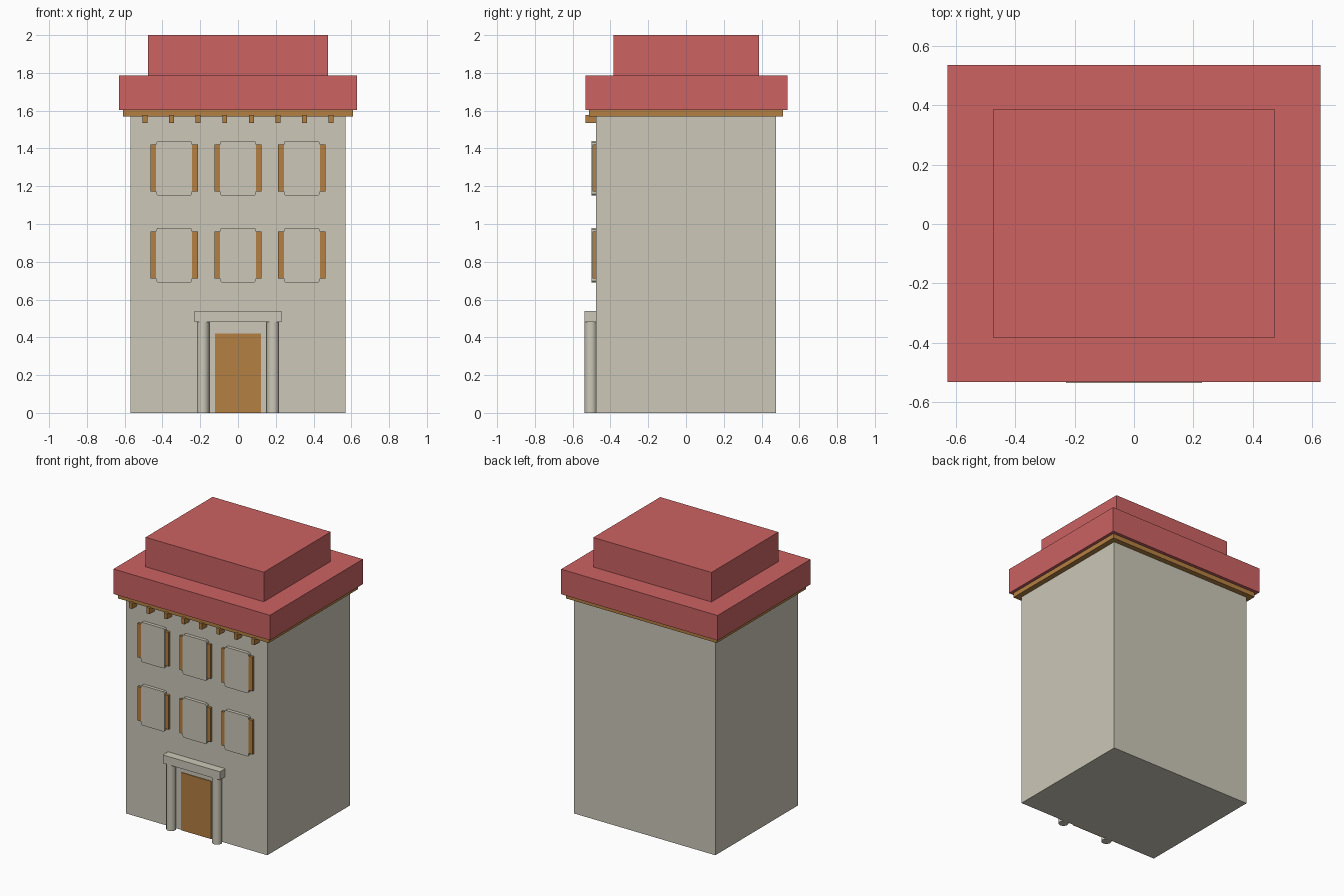
import bpy, bmesh, math

if "Cube" in bpy.data.objects:
    bpy.data.objects.remove(bpy.data.objects["Cube"])


def srgb(r, g, b):
    lin = lambda c: c / 12.92 if c <= 0.04045 else ((c + 0.055) / 1.055) ** 2.4
    return (lin(r / 255), lin(g / 255), lin(b / 255), 1)


def material(name, rgb):
    m = bpy.data.materials.new(name)
    m.diffuse_color = srgb(*rgb)
    m.use_nodes = True
    m.node_tree.nodes["Principled BSDF"].inputs["Base Color"].default_value = m.diffuse_color
    return m


STONE = material("pale stone", (204, 200, 184))
RED = material("roof red", (204, 98, 98))
WOOD = material("brown wood", (180, 128, 66))


def finish(name, bm, mat):
    bmesh.ops.recalc_face_normals(bm, faces=bm.faces)
    me = bpy.data.meshes.new(name)
    bm.to_mesh(me)
    bm.free()
    me.materials.append(mat)
    ob = bpy.data.objects.new(name, me)
    bpy.context.collection.objects.link(ob)
    return ob


def box(name, x, y, z, mat):
    """Box from (min, max) ranges on each axis."""
    bm = bmesh.new()
    bmesh.ops.create_cube(bm, size=1)
    for v in bm.verts:
        v.co = [lo + (c + 0.5) * (hi - lo) for c, (lo, hi) in zip(v.co, (x, y, z))]
    return finish(name, bm, mat)


def window_panel(name, cx, z0, z1):
    """Raised panel with small clipped corners."""
    w, c = 0.095, 0.008
    pts = [(-w + c, z0), (w - c, z0), (w, z0 + c), (w, z1 - c),
           (w - c, z1), (-w + c, z1), (-w, z1 - c), (-w, z0 + c)]
    bm = bmesh.new()
    face = bm.faces.new([bm.verts.new((cx + x, -0.47, z)) for x, z in pts])
    ext = bmesh.ops.extrude_face_region(bm, geom=[face])["geom"]
    for v in ext:
        if isinstance(v, bmesh.types.BMVert):
            v.co.y = -0.50
    return finish(name, bm, STONE)


# Main block, cornice and stepped roof
WALL = -0.476
box("walls", (-0.57, 0.57), (WALL, 0.476), (0, 1.575), STONE)
box("cornice", (-0.608, 0.608), (-0.514, 0.514), (1.57, 1.605), WOOD)
box("lower_roof", (-0.63, 0.63), (-0.533, 0.537), (1.603, 1.785), RED)
box("upper_roof", (-0.476, 0.476), (-0.383, 0.387), (1.78, 2.0), RED)

# Brackets under the cornice
for i in range(8):
    x = -0.493 + i * 0.1409
    box(f"bracket_{i + 1}", (x - 0.013, x + 0.013), (-0.533, -0.47), (1.534, 1.577), WOOD)

# Windows with a shutter on each side
for row, z in enumerate((0.69, 1.15)):
    for col in (-1, 0, 1):
        cx = col * 0.338
        tag = f"{row + 1}_{col + 2}"
        window_panel(f"window_{tag}", cx, z, z + 0.29)
        for side, s in (("left", -1), ("right", 1)):
            xs = sorted((cx + s * 0.09, cx + s * 0.125))
            box(f"shutter_{side}_{tag}", xs, (-0.495, -0.47), (z + 0.022, z + 0.27), WOOD)

# Door plate, columns and lintel
box("door", (-0.121, 0.121), (-0.482, -0.475), (0, 0.42), WOOD)
for side, s in (("left", -1), ("right", 1)):
    bm = bmesh.new()
    bmesh.ops.create_cone(bm, cap_ends=True, segments=24, radius1=0.033, radius2=0.033, depth=0.49)
    bmesh.ops.translate(bm, verts=bm.verts, vec=(s * 0.185, -0.504, 0.245))
    ob = finish(f"column_{side}", bm, STONE)
    for p in ob.data.polygons:
        p.use_smooth = len(p.vertices) == 4
box("lintel", (-0.23, 0.23), (-0.537, -0.47), (0.48, 0.54), STONE)
